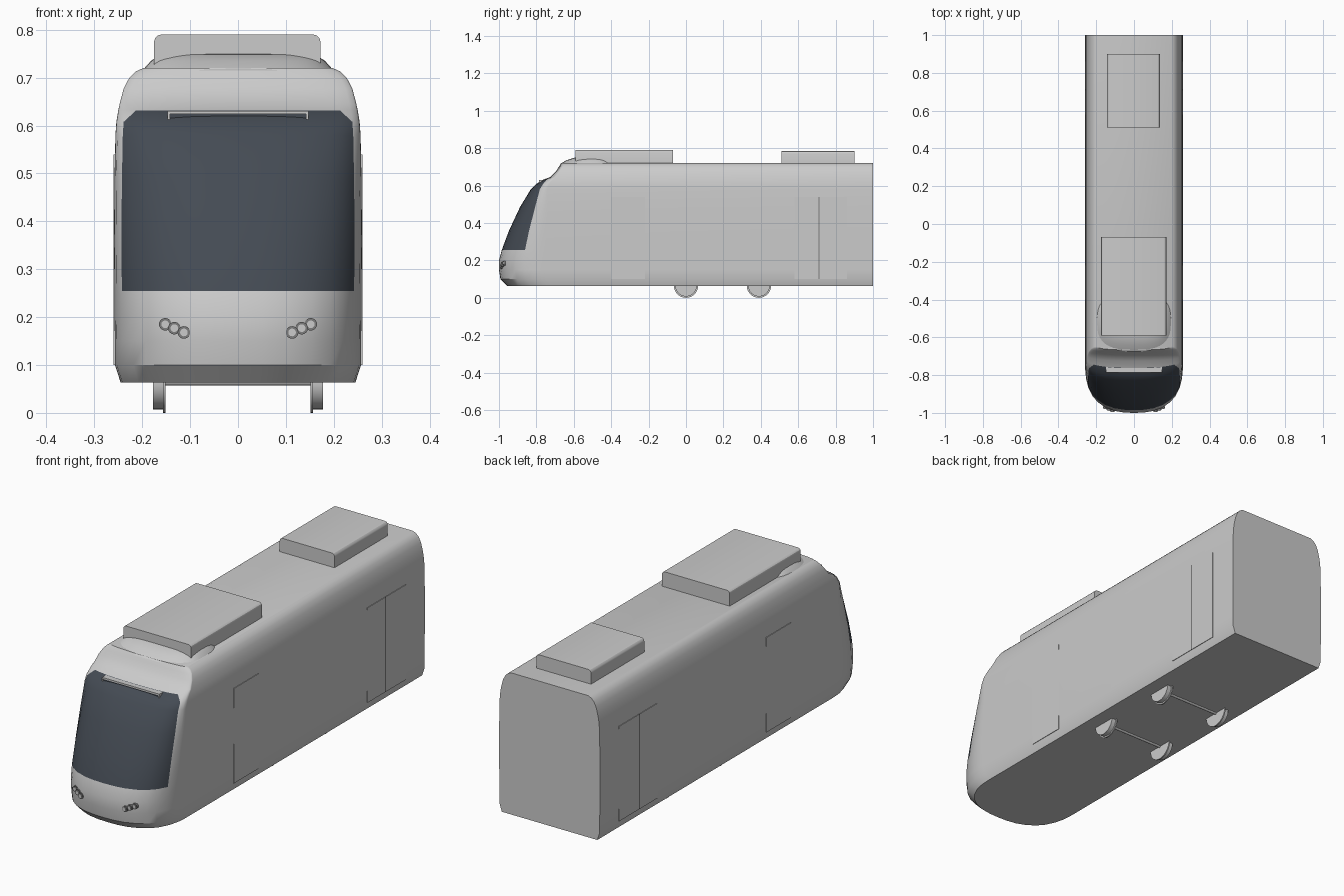
import bpy, bmesh, math
from mathutils import Matrix

cube = bpy.data.objects.get("Cube")
if cube:
    bpy.data.objects.remove(cube, do_unlink=True)


def material(name, rgb):
    m = bpy.data.materials.new(name)
    m.use_nodes = True
    m.diffuse_color = (*rgb, 1)
    m.node_tree.nodes["Principled BSDF"].inputs["Base Color"].default_value = (*rgb, 1)
    return m


GREY = material("light grey paint", (0.6, 0.6, 0.6))
GLASS = material("dark blue glass", (0.058, 0.07, 0.088))
SEAM = material("seam grey", (0.2, 0.2, 0.2))


def finish(name, bm, mats, angle=30):
    bmesh.ops.recalc_face_normals(bm, faces=bm.faces)
    mesh = bpy.data.meshes.new(name)
    bm.to_mesh(mesh)
    bm.free()
    for m in mats:
        mesh.materials.append(m)
    ob = bpy.data.objects.new(name, mesh)
    bpy.context.collection.objects.link(ob)
    bpy.ops.object.select_all(action='DESELECT')
    ob.select_set(True)
    bpy.context.view_layer.objects.active = ob
    bpy.ops.object.shade_smooth_by_angle(angle=math.radians(angle))
    return ob


def box(name, x, y, z, mat=GREY, round_top=0):
    """Box from (low, high) ranges, optionally rounding its long upper edges."""
    bm = bmesh.new()
    bmesh.ops.create_cube(bm, size=1)
    for v in bm.verts:
        v.co = [r[0] if c < 0 else r[1] for c, r in zip(v.co, (x, y, z))]
    if round_top:
        edges = [e for e in bm.edges
                 if all(v.co.z == max(w.co.z for w in bm.verts) for v in e.verts)
                 and e.verts[0].co.x == e.verts[1].co.x]
        bmesh.ops.bevel(bm, geom=edges, offset=round_top, segments=3,
                        profile=0.5, affect='EDGES')
    return finish(name, bm, [mat])


def cylinders(name, parts, axis, mat=GREY):
    """Several (centre, radius, depth) cylinders along one axis in a mesh."""
    turn = Matrix.Rotation(math.pi / 2, 4, 'Y' if axis == 'X' else 'X')
    bm = bmesh.new()
    for centre, radius, depth in parts:
        bmesh.ops.create_cone(bm, cap_ends=True, segments=32, radius1=radius,
                              radius2=radius, depth=depth,
                              matrix=Matrix.Translation(centre) @ turn)
    return finish(name, bm, [mat])


# Body: stacked plan outlines (height, half width, nose tip, nose depth)
LEVELS = [
    (0.063, 0.245, -0.955, 0.24), (0.1, 0.257, -0.992, 0.25),
    (0.15, 0.257, -1, 0.25), (0.2, 0.258, -1, 0.25),
    (0.255, 0.258, -0.985, 0.23), (0.355, 0.259, -0.948, 0.2),
    (0.484, 0.258, -0.888, 0.15), (0.58, 0.256, -0.83, 0.09),
    (0.608, 0.254, -0.802, 0.07), (0.632, 0.25, -0.762, 0.05),
    (0.646, 0.247, -0.725, 0.03), (0.677, 0.239, -0.695, 0.02),
    (0.7, 0.227, -0.68, 0.02), (0.713, 0.214, -0.672, 0.02),
    (0.72, 0.198, -0.667, 0.02)]
HALF = [0, 0.2, 0.4, 0.6, 0.75, 0.85, 0.94, 0.985, 0.998, 1]
ACROSS = [-u for u in HALF[:0:-1]] + HALF


def nose_y(u, tip, depth):
    return tip + depth * (1 - max(0, 1 - abs(u) ** 2.5) ** 0.4)


bm = bmesh.new()
rings = []
for z, w, tip, depth in LEVELS:
    pts = [(u * w, nose_y(u, tip, depth), z) for u in ACROSS]
    pts += [(w, 1, z), (-w, 1, z)]
    rings.append([bm.verts.new(p) for p in pts])
for i, (low, high) in enumerate(zip(rings, rings[1:])):
    for j in range(len(low)):
        k = (j + 1) % len(low)
        quad = [low[j], low[k], high[k], high[j]]
        reach = max(abs(ACROSS[j]), abs(ACROSS[k])) if k < len(ACROSS) and j < k else 1
        glazed = 0.255 <= LEVELS[i][0] < 0.63 and reach < 0.95
        if glazed and LEVELS[i + 1][0] > 0.63 and reach > 0.9:
            # cut the upper windscreen corners diagonally
            if ACROSS[j] < 0:
                bm.faces.new([low[j], low[k], high[k]]).material_index = 1
                bm.faces.new([low[j], high[k], high[j]])
            else:
                bm.faces.new([low[j], low[k], high[j]]).material_index = 1
                bm.faces.new([low[k], high[k], high[j]])
        else:
            bm.faces.new(quad).material_index = int(glazed)
bm.faces.new(rings[0])
bm.faces.new(rings[-1])
finish("body_shell", bm, [GREY, GLASS], 32)

# Roof fairing: low dome under the front roof unit
bm = bmesh.new()
rings = []
for z, w, front, back in [(0.715, 0.2, -0.675, -0.36), (0.735, 0.182, -0.64, -0.38),
                          (0.748, 0.162, -0.6, -0.4), (0.754, 0.14, -0.56, -0.43)]:
    ring = []
    for i in range(40):
        a = math.tau * i / 40
        c, s = math.cos(a), math.sin(a)
        x = math.copysign(abs(c) ** 0.7, c) * w
        y = (front + back) / 2 + math.copysign(abs(s) ** 0.7, s) * (back - front) / 2
        ring.append(bm.verts.new((x, y, z)))
    rings.append(ring)
for low, high in zip(rings, rings[1:]):
    for j in range(40):
        k = (j + 1) % 40
        bm.faces.new([low[j], low[k], high[k], high[j]])
bm.faces.new(rings[-1])
finish("roof_fairing", bm, [GREY], 40)

# Roof equipment units
box("front_roof_unit", (-0.175, 0.172), (-0.59, -0.07), (0.715, 0.79), round_top=0.014)
box("rear_roof_unit", (-0.143, 0.138), (0.51, 0.9), (0.715, 0.785), round_top=0.014)

# Destination sign frame above the windscreen
box("sign_panel", (-0.142, 0.142), (-0.782, -0.75), (0.608, 0.625), GLASS)
box("sign_top_bar", (-0.147, 0.147), (-0.786, -0.745), (0.624, 0.631))
box("sign_bottom_bar", (-0.147, 0.147), (-0.786, -0.77), (0.605, 0.608))
for side, s in (("left", 1), ("right", -1)):
    box(f"sign_{side}_bar", sorted((s * 0.142, s * 0.147)), (-0.786, -0.75), (0.605, 0.631))

    # Headlight trio: rims with raised lenses
    rims, lenses = [], []
    for x, z in ((0.113, 0.168), (0.133, 0.177), (0.152, 0.185)):
        y = nose_y(x / 0.258, -1, 0.25)
        rims.append(((s * x, y, z), 0.013, 0.012))
        lenses.append(((s * x, y - 0.002, z), 0.008, 0.014))
    cylinders(f"{side}_headlight_rims", rims, 'Y', SEAM)
    cylinders(f"{side}_headlight_lenses", lenses, 'Y')

    # Doors: thin leaves, with a dark centre seam on the double door
    plate = sorted((s * 0.253, s * 0.2595))
    for name, y in (("front_door", (-0.4, -0.22)), ("rear_door_front_leaf", (0.58, 0.708)),
                    ("rear_door_back_leaf", (0.714, 0.86))):
        box(f"{side}_{name}", plate, y, (0.1, 0.54))
    box(f"{side}_door_seam", sorted((s * 0.253, s * 0.2593)), (0.708, 0.714), (0.1, 0.54), SEAM)

    # Wheels: tread disc with a larger inner flange
    for name, y in (("middle", 0), ("rear", 0.39)):
        cylinders(f"{side}_{name}_wheel", [((s * 0.165, y, 0.065), 0.058, 0.026),
                                           ((s * 0.154, y, 0.065), 0.065, 0.006)], 'X')

# Axles
cylinders("axles", [((0, y, 0.065), 0.008, 0.32) for y in (0, 0.39)], 'X')
